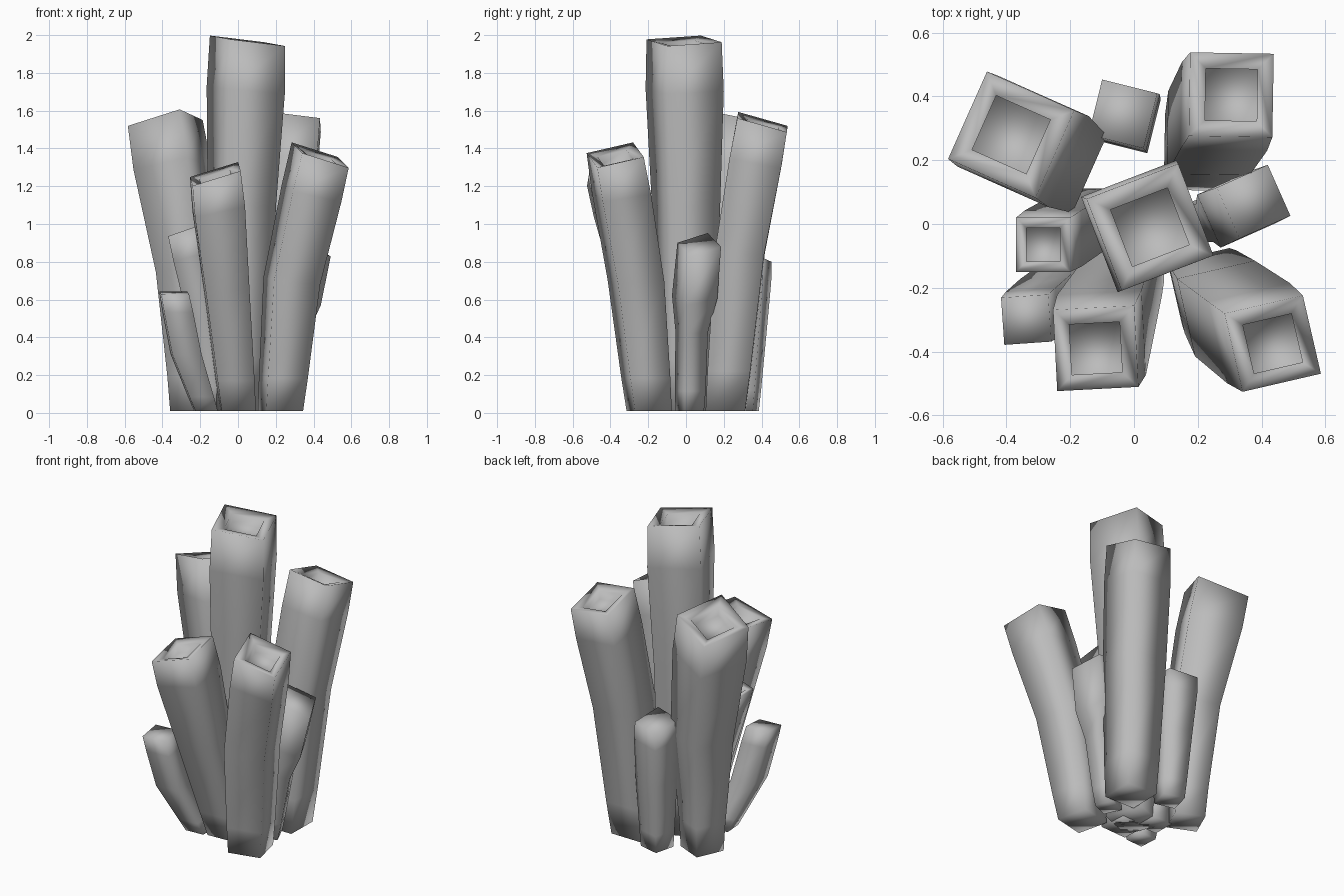
import bpy
import bmesh
from math import radians
from mathutils import Matrix, Vector

default_cube = bpy.data.objects.get("Cube")
if default_cube:
    bpy.data.objects.remove(default_cube, do_unlink=True)

# Single stone grey shared by every tube
stone = bpy.data.materials.new("stone_grey")
stone.use_nodes = True
stone.diffuse_color = (0.5, 0.5, 0.5, 1)
stone.node_tree.nodes["Principled BSDF"].inputs["Base Color"].default_value = stone.diffuse_color


def square_ring(bm, center, size, yaw, slope):
    """Square of vertices around a centre, tilted by the slope along x and y."""
    turn = Matrix.Rotation(radians(yaw), 3, "Z")
    ring = []
    for sx, sy in ((-1, -1), (1, -1), (1, 1), (-1, 1)):
        offset = turn @ Vector((sx, sy, 0)) * (size / 2)
        offset.z = offset.x * slope[0] + offset.y * slope[1]
        ring.append(bm.verts.new(center + offset))
    return ring


def bridge(bm, lower, upper):
    for i in range(4):
        j = (i + 1) % 4
        bm.faces.new((lower[i], lower[j], upper[j], upper[i]))


def tube(name, base, base_size, bend, bend_size, top, top_size, slope, yaw,
         hollow=True, shoulder=0.7):
    """Four-sided leaning tube with a tilted, recessed mouth."""
    base, bend, top = Vector((*base, 0.01)), Vector(bend), Vector(top)
    slope = Vector(slope)
    level = slope * 0
    sections = [
        (base, base_size * 0.95, level),
        (base.lerp(bend, 0.25), base_size * 1.03, level),
        (bend, bend_size, slope * 0.3),
        (bend.lerp(top, shoulder), top_size * 1.04, slope * 0.7),
        (top, top_size, slope),
    ]
    if hollow:
        # Inner lip and sunken floor of the mouth
        for drop in (0.015, 0.07):
            sections.append((top - Vector((0, 0, drop)), top_size * 0.62, slope))

    bm = bmesh.new()
    rings = [square_ring(bm, center, size, yaw, tilt) for center, size, tilt in sections]
    for lower, upper in zip(rings, rings[1:]):
        bridge(bm, lower, upper)
    bm.faces.new(reversed(rings[0]))
    bm.faces.new(rings[-1])
    for face in bm.faces:
        face.smooth = True
    mesh = bpy.data.meshes.new(name)
    bm.to_mesh(mesh)
    bm.free()
    mesh.materials.append(stone)
    bpy.context.collection.objects.link(bpy.data.objects.new(name, mesh))


# Tall tubes
tube("center_tube", base=(0, 0), base_size=0.25, bend=(0.02, 0, 1.1), bend_size=0.28,
     top=(0.05, -0.01, 1.97), top_size=0.308, slope=(-0.13, 0.02), yaw=21)
tube("back_right_tube", base=(-0.24, 0.18), base_size=0.19, bend=(-0.26, 0.21, 0.75), bend_size=0.265,
     top=(-0.385, 0.28, 1.535), top_size=0.3, slope=(0.19, -0.29), yaw=-24)
tube("back_left_tube", base=(0.2, 0.21), base_size=0.22, bend=(0.235, 0.285, 0.85), bend_size=0.26,
     top=(0.305, 0.405, 1.54), top_size=0.262, slope=(-0.13, -0.28), yaw=-1)
tube("front_left_tube", base=(0.225, -0.195), base_size=0.21, bend=(0.285, -0.265, 0.7), bend_size=0.25,
     top=(0.435, -0.375, 1.365), top_size=0.252, slope=(-0.35, 0.15), yaw=13)
tube("front_right_tube", base=(0, -0.09), base_size=0.19, bend=(-0.06, -0.25, 0.65), bend_size=0.23,
     top=(-0.12, -0.39, 1.265), top_size=0.255, slope=(0.3, 0.2), yaw=3)

# Short tubes
tube("right_short_tube", base=(-0.12, 0.04), base_size=0.15, bend=(-0.18, 0, 0.5), bend_size=0.17,
     top=(-0.285, -0.065, 0.965), top_size=0.17, slope=(0.35, 0), yaw=0)
tube("front_right_short_tube", base=(-0.17, -0.14), base_size=0.125, bend=(-0.275, -0.245, 0.31),
     bend_size=0.155, top=(-0.338, -0.3, 0.635), top_size=0.148, slope=(0, 0.1), yaw=4, hollow=False)
tube("back_short_tube", base=(-0.01, 0.305), base_size=0.14, bend=(-0.02, 0.325, 0.45), bend_size=0.17,
     top=(-0.035, 0.345, 0.83), top_size=0.178, slope=(0.05, -0.25), yaw=-14, hollow=False)
tube("left_short_tube", base=(0.21, 0.02), base_size=0.12, bend=(0.28, 0.03, 0.43), bend_size=0.13,
     top=(0.375, 0.07, 0.89), top_size=0.175, slope=(-0.5, 0.1), yaw=24, hollow=False, shoulder=0.4)
